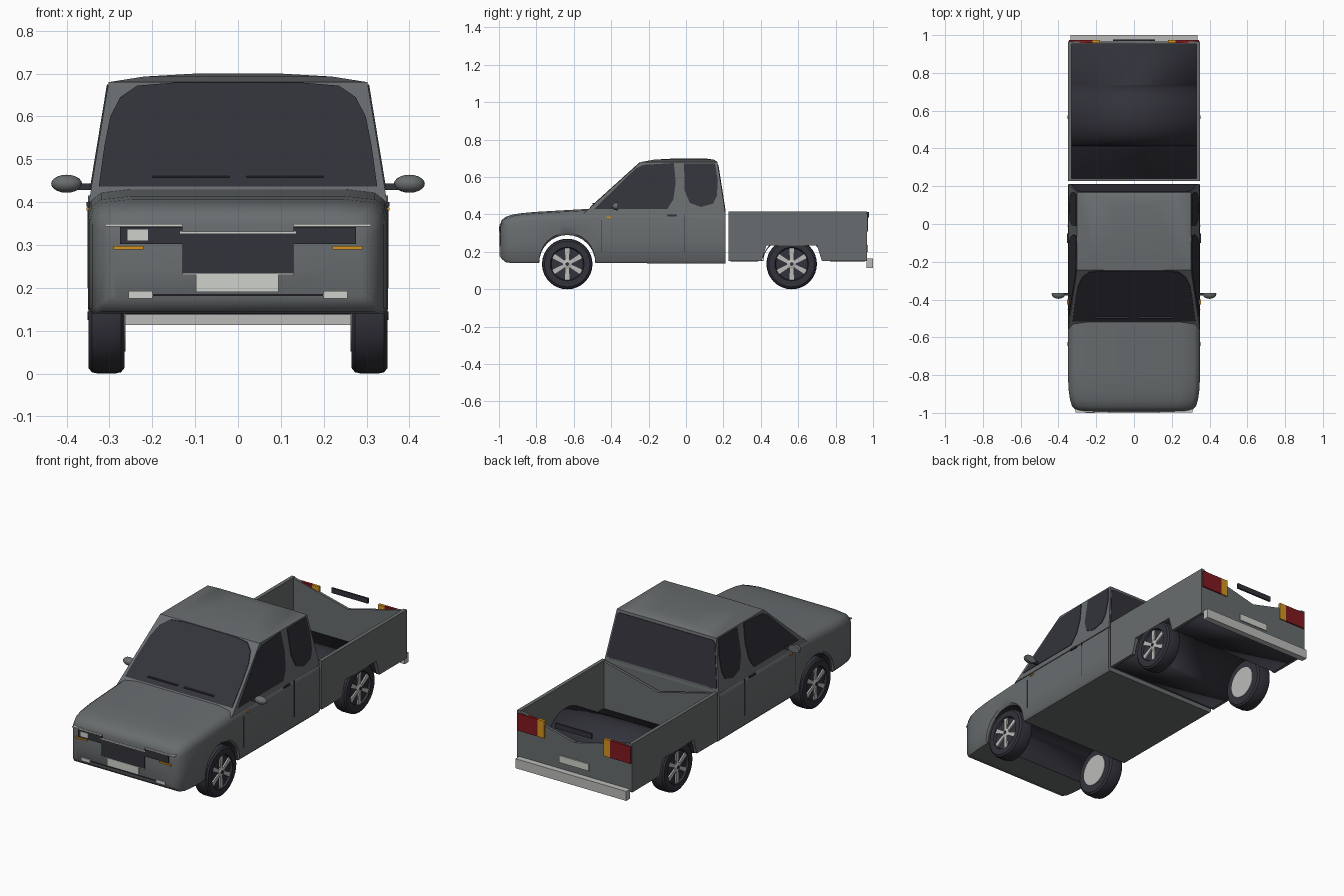
import bpy, bmesh
from math import sin, cos, pi, sqrt, radians

if "Cube" in bpy.data.objects:
    bpy.data.objects.remove(bpy.data.objects["Cube"])


def material(name, rgb):
    m = bpy.data.materials.new(name)
    m.use_nodes = True
    m.diffuse_color = (*rgb, 1)
    m.node_tree.nodes["Principled BSDF"].inputs["Base Color"].default_value = (*rgb, 1)
    return m


GREY = material("grey paint", (0.14, 0.152, 0.158))
DARK = material("dark glass and rubber", (0.032, 0.032, 0.043))
WHITE = material("white lamp", (0.62, 0.64, 0.6))
SILVER = material("silver metal", (0.5, 0.5, 0.49))
ORANGE = material("orange lamp", (0.65, 0.3, 0.015))
RED = material("red lamp", (0.22, 0.01, 0.014))


def finish(name, bm, mats, smooth=None):
    bmesh.ops.recalc_face_normals(bm, faces=bm.faces)
    me = bpy.data.meshes.new(name)
    bm.to_mesh(me)
    bm.free()
    for m in mats:
        me.materials.append(m)
    ob = bpy.data.objects.new(name, me)
    bpy.context.collection.objects.link(ob)
    if smooth:
        bpy.ops.object.select_all(action='DESELECT')
        ob.select_set(True)
        bpy.context.view_layer.objects.active = ob
        bpy.ops.object.shade_smooth_by_angle(angle=radians(smooth))
    return ob


def box(name, x, y, z, mat):
    bm = bmesh.new()
    bmesh.ops.create_cube(bm, size=1)
    for v in bm.verts:
        v.co = [r[0] + (c + 0.5) * (r[1] - r[0]) for c, r in zip(v.co, (x, y, z))]
    return finish(name, bm, [mat])


def pair(name, x, y, z, mat):
    box("left_" + name, x, y, z, mat)
    box("right_" + name, (-x[1], -x[0]), y, z, mat)


def prism(name, pts, shift, mat):
    """Flat polygon extruded along a vector."""
    bm = bmesh.new()
    f = bm.faces.new([bm.verts.new(p) for p in pts])
    ext = bmesh.ops.extrude_face_region(bm, geom=[f])
    bmesh.ops.translate(bm, vec=shift, verts=[e for e in ext["geom"] if isinstance(e, bmesh.types.BMVert)])
    return finish(name, bm, [mat])


def loft(bm, rings, closed=True, caps=True):
    """Skin a list of equal rings; returns the side faces ring by ring."""
    rows = [[bm.verts.new(p) for p in r] for r in rings]
    n = len(rows[0])
    out = []
    for a, b in zip(rows, rows[1:]):
        out.append([bm.faces.new((a[i], a[(i + 1) % n], b[(i + 1) % n], b[i]))
                    for i in range(n if closed else n - 1)])
    if caps:
        bm.faces.new(rows[0])
        bm.faces.new(rows[-1])
    return out


def lathe(name, cx, cy, cz, profile, mat, steps=32):
    """Turn (x, radius) points about an axis along x."""
    bm = bmesh.new()
    loft(bm, [[(cx + x, cy + r * cos(2 * pi * i / steps), cz + r * sin(2 * pi * i / steps))
               for i in range(steps)] for x, r in profile])
    return finish(name, bm, [mat], 35)


def lerp(table, y, k):
    for a, b in zip(table, table[1:]):
        if y <= b[0]:
            return a[k] + (b[k] - a[k]) * (y - a[0]) / (b[0] - a[0])
    return table[-1][k]


# Lower cab: stations of (y, half width, top, bottom) with the wheel tunnel in the bottom
FRONT, REAR, AXLE, ARCH = -0.635, 0.565, 0.135, 0.15
nose = [(-0.992, 0.29, 0.35, 0.172), (-0.985, 0.308, 0.37, 0.162), (-0.965, 0.328, 0.387, 0.145),
        (-0.93, 0.339, 0.399, 0.14), (-0.88, 0.346, 0.407, 0.14), (-0.8, 0.35, 0.414, 0.14),
        (-0.52, 0.35, 0.43, 0.14), (0.21, 0.35, 0.428, 0.138)]
ys = [n[0] for n in nose] + [FRONT - ARCH - 0.001, FRONT + ARCH + 0.001]
ys += [FRONT + ARCH * cos(pi * i / 16) for i in range(17)]
rings = []
for y in sorted(ys):
    w, t, b = (lerp(nose, y, k) for k in (1, 2, 3))
    if abs(y - FRONT) <= ARCH:
        b = max(b, 0.14 + sqrt(max(0, ARCH ** 2 - (y - FRONT) ** 2)))
    half = [(w - 0.01, b), (w, b + 0.012), (w, b + 0.4 * (t - b)), (w, t - 0.05),
            (w - 0.008, t - 0.025), (w - 0.03, t - 0.008), (w - 0.1, t)]
    rings.append([(x, y, z) for x, z in half] + [(-x, y, z) for x, z in reversed(half)])
bm = bmesh.new()
for strip in loft(bm, rings):
    under = strip[-1]
    if abs(under.calc_center_median().y - FRONT) < ARCH:
        under.material_index = 1
finish("cab_body", bm, [GREY, DARK], 40)

# Upper cab: rings of (z, front y, rear y, half width)
levels = [(0.40, -0.553, 0.212, 0.348), (0.68, -0.243, 0.168, 0.302),
          (0.693, -0.17, 0.15, 0.22), (0.70, -0.05, 0.1, 0.1)]
bm = bmesh.new()
loft(bm, [[(-w, f, z), (w, f, z), (w, r, z), (-w, r, z)] for z, f, r, w in levels])
finish("cab_roof", bm, [GREY], 30)


def wall(z, k):
    return lerp(levels[:2], z, k)


def symmetric(half):
    return half + [(-x, z) for x, z in reversed(half)]


# Glass plates lying on the sloped cab walls
screen = symmetric([(0.325, 0.436), (0.312, 0.53), (0.298, 0.6), (0.275, 0.645), (0.235, 0.672), (0.15, 0.679)])
prism("windshield", [(x, wall(z, 1) - 0.004, z) for x, z in screen], (0, 0.006, 0), DARK)
back = symmetric([(0.335, 0.425), (0.298, 0.655), (0.285, 0.665)])
prism("rear_window", [(x, wall(z, 2) + 0.003, z) for x, z in back], (0, -0.005, 0), DARK)
door_glass = [(-0.49, 0.43), (-0.27, 0.645), (-0.23, 0.665), (-0.065, 0.675), (-0.055, 0.57), (-0.068, 0.48), (-0.1, 0.43)]
side_glass = [(-0.01, 0.672), (0.155, 0.672), (0.17, 0.58), (0.165, 0.5), (0.145, 0.458), (0.08, 0.44),
              (0.02, 0.462), (-0.008, 0.53)]
for side, s in (("left", 1), ("right", -1)):
    for name, pts in (("door_window", door_glass), ("side_window", side_glass)):
        prism(f"{side}_{name}", [(s * (wall(z, 3) + 0.003), y, z) for y, z in pts], (-s * 0.005, 0, 0), DARK)
    # Mirror with its arm
    bm = bmesh.new()
    bmesh.ops.create_uvsphere(bm, u_segments=16, v_segments=10, radius=1)
    for v in bm.verts:
        v.co = (s * 0.4 + v.co.x * 0.036, -0.37 + min(v.co.y, 0.2) * 0.026, 0.443 + v.co.z * 0.021)
    finish(side + "_mirror", bm, [GREY], 50)
pair("mirror_arm", (0.335, 0.375), (-0.378, -0.365), (0.428, 0.444), DARK)
pair("side_repeater", (0.345, 0.354), (-0.425, -0.4), (0.38, 0.388), ORANGE)
pair("door_seam", (0.345, 0.3515), (-0.452, -0.449), (0.2, 0.37), DARK)
pair("door_rear_seam", (0.345, 0.3515), (-0.012, -0.009), (0.2, 0.4), DARK)
pair("door_handle", (0.345, 0.354), (-0.1, -0.05), (0.39, 0.4), DARK)
pair("wiper", (0.02, 0.2), (-0.5, -0.485), (0.457, 0.461), DARK)

# Front details
skin = (-0.998, -0.975)
box("grille", (-0.13, 0.13), skin, (0.234, 0.327), DARK)
box("grille_top_trim", (-0.135, 0.135), (-1, -0.98), (0.327, 0.332), WHITE)
box("grille_bottom_trim", (-0.13, 0.13), (-1, -0.98), (0.23, 0.234), WHITE)
pair("headlamp_band", (0.13, 0.275), skin, (0.302, 0.342), DARK)
pair("headlamp_trim", (0.13, 0.31), skin, (0.343, 0.349), WHITE)
box("headlamp", (-0.258, -0.21), (-1, -0.98), (0.31, 0.336), WHITE)
pair("turn_signal", (0.22, 0.29), skin, (0.29, 0.298), ORANGE)
box("front_plate", (-0.098, 0.094), skin, (0.19, 0.23), WHITE)
box("bumper_line", (-0.2, 0.2), (-0.996, -0.98), (0.181, 0.186), DARK)
pair("fog_lamp", (0.2, 0.255), skin, (0.175, 0.193), WHITE)

# Cargo bed: side walls with wheel cutouts, notched end walls, floor with hump
B0, B1, LOW, TOP = 0.227, 0.967, 0.15, 0.416
side_wall = [(B0, LOW), (0.405, LOW), (0.43, 0.235), (0.7, 0.235), (0.727, LOW), (B1, LOW), (B1, TOP), (B0, TOP)]
for side, s in (("left", 1), ("right", -1)):
    prism(side + "_bed_wall", [(s * 0.35, y, z) for y, z in side_wall], (-s * 0.02, 0, 0), GREY)
end_wall = [(-0.345, LOW), (0.345, LOW), (0.345, TOP), (0, 0.33), (-0.345, TOP)]
for name, y in (("bed_front_wall", B0), ("tailgate", B1 - 0.015)):
    prism(name, [(x, y, z) for x, z in end_wall], (0, 0.015, 0), GREY)
hump = [(0.5725 - 0.1625 * cos(pi * i / 16), LOW + 0.003 + 0.13 * sin(pi * i / 16)) for i in range(17)]
path = [(B0 + 0.01, LOW + 0.003)] + hump + [(B1 - 0.01, LOW + 0.003)]
bm = bmesh.new()
loft(bm, [[(x, y, z) for y, z in path] for x in (-0.335, 0.335)], closed=False, caps=False)
floor = finish("bed_floor", bm, [DARK], 40)
floor.modifiers.new("thickness", 'SOLIDIFY').thickness = 0.004

# Tail details
pair("tail_lamp", (0.22, 0.345), (0.958, 0.974), (0.308, 0.402), RED)
pair("rear_turn_signal", (0.18, 0.22), (0.958, 0.974), (0.308, 0.402), ORANGE)
box("tailgate_handle", (-0.11, 0.11), (0.968, 0.978), (0.384, 0.412), DARK)
box("rear_plate", (-0.09, 0.09), (0.96, 0.973), (0.2, 0.238), WHITE)
box("rear_bumper", (-0.337, 0.337), (0.966, 1.0), (0.113, 0.165), SILVER)

# Wheels: tyre, rim ring, inner disc, six spokes and hub
tyre = [(-0.042, 0.085), (-0.042, 0.122), (-0.034, 0.132), (-0.02, 0.135), (0.02, 0.135), (0.034, 0.132),
        (0.042, 0.122), (0.042, 0.09), (0.03, 0.085)]
for place, cy in (("front", FRONT), ("rear", REAR)):
    for side, s in (("left", 1), ("right", -1)):
        tag, cx = f"{place}_{side}_", s * 0.307
        lathe(tag + "tyre", cx, cy, AXLE, [(s * x, r) for x, r in tyre], DARK)
        lathe(tag + "inner_disc", cx, cy, AXLE, [(-s * 0.045, 0.084), (-s * 0.035, 0.084)], SILVER)
        lathe(tag + "hub", cx, cy, AXLE, [(s * 0.025, 0.024), (s * 0.038, 0.024), (s * 0.042, 0.016)], SILVER, 16)
        lathe(tag + "hub_cap", cx, cy, AXLE, [(s * 0.038, 0.01), (s * 0.044, 0.01)], DARK, 12)
        bm = bmesh.new()
        for i in range(6):
            a = 2 * pi * i / 6 + pi / 6
            pts = [(0.015, -0.008), (0.086, -0.013), (0.086, 0.013), (0.015, 0.008)]
            ring = [(cy + r * cos(a) - t * sin(a), AXLE + r * sin(a) + t * cos(a)) for r, t in pts]
            loft(bm, [[(cx + s * x, y, z) for y, z in ring] for x in (0.028, 0.038)])
        finish(tag + "spokes", bm, [SILVER])
